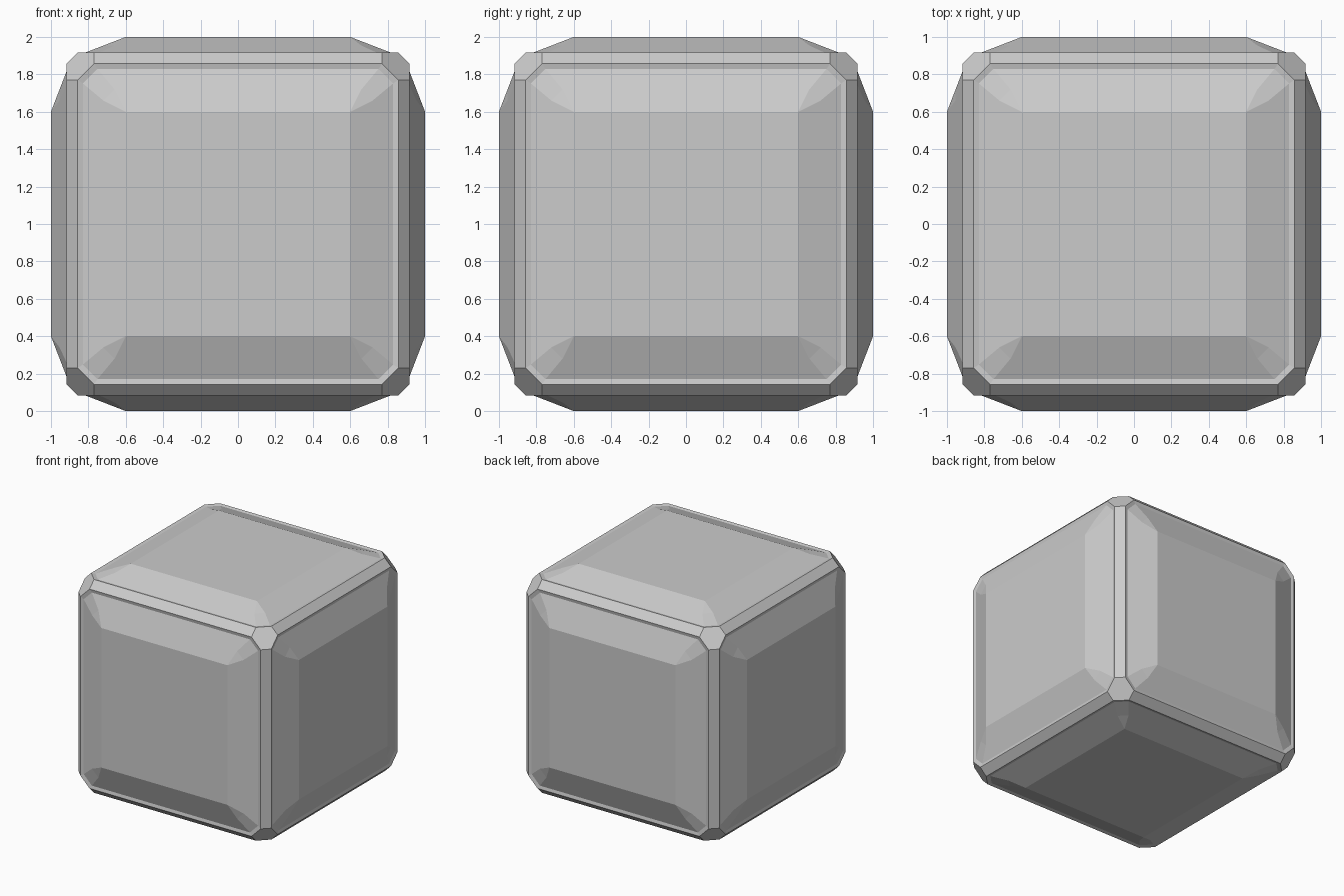
import bpy, bmesh
from itertools import permutations, product
from math import pi
from mathutils import Matrix, Vector

if "Cube" in bpy.data.objects:
    bpy.data.objects.remove(bpy.data.objects["Cube"])

CENTRE = Matrix.Translation((0, 0, 1))
RIM, IN, OUT = 0.77, 0.857, 0.917   # chamfered frame dimensions
SLOPE = 0.385                       # fall of the panel flanks


def finish(bm, name):
    bmesh.ops.recalc_face_normals(bm, faces=bm.faces)
    mesh = bpy.data.meshes.new(name)
    bm.to_mesh(mesh)
    bm.free()
    obj = bpy.data.objects.new(name, mesh)
    bpy.context.collection.objects.link(obj)
    return obj


# Frame: chamfered edge strips and hexagonal corners, faces left open
bm = bmesh.new()
for p in permutations((RIM, IN, OUT)):
    for s in product((-1, 1), repeat=3):
        bm.verts.new([a * b for a, b in zip(p, s)])
bmesh.ops.convex_hull(bm, input=bm.verts[:])
bm.normal_update()
bmesh.ops.dissolve_limit(bm, angle_limit=0.02, verts=bm.verts[:], edges=bm.edges[:])
bm.normal_update()
flats = [f for f in bm.faces if max(abs(c) for c in f.normal) > 0.99]
bmesh.ops.delete(bm, geom=flats, context='FACES_ONLY')
bm.transform(CENTRE)
finish(bm, "edge_frame")


# Panel: raised square plateau, sloped flanks, chamfered ridges, groove at the rim
def panel(name, rot):
    bm = bmesh.new()

    def height(d):
        return 1 - SLOPE * (d - 0.6)

    corners = []
    for k in range(4):
        r = Matrix.Rotation(k * pi / 2, 3, 'Z')

        def pair(a, b, z):
            return [bm.verts.new(r @ Vector(p)) for p in ((a, b, z), (b, a, z))]

        apex = bm.verts.new(r @ Vector((0.6, 0.6, 1)))
        corners.append((apex, pair(0.72, 0.66, height(0.72)),
                        pair(0.83, 0.752, height(0.83)), pair(IN, RIM, OUT)))
    bm.faces.new([c[0] for c in corners])
    for k in range(4):
        a, m, b, o = corners[k]
        a2, m2, b2, o2 = corners[(k + 1) % 4]
        bm.faces.new((a, m[0], m[1]))
        bm.faces.new((m[0], b[0], b[1], m[1]))
        bm.faces.new((b[0], o[0], o[1], b[1]))
        bm.faces.new((a, m[1], b[1], b2[0], m2[0], a2))
        bm.faces.new((b[1], o[1], o2[0], b2[0]))
    bm.transform(CENTRE @ rot)
    bm.normal_update()
    finish(bm, name)


for name, angle, axis in (("top_panel", 0, 'X'), ("front_panel", pi / 2, 'X'),
                          ("bottom_panel", pi, 'X'), ("back_panel", -pi / 2, 'X'),
                          ("right_panel", pi / 2, 'Y'), ("left_panel", -pi / 2, 'Y')):
    panel(name, Matrix.Rotation(angle, 4, axis))
